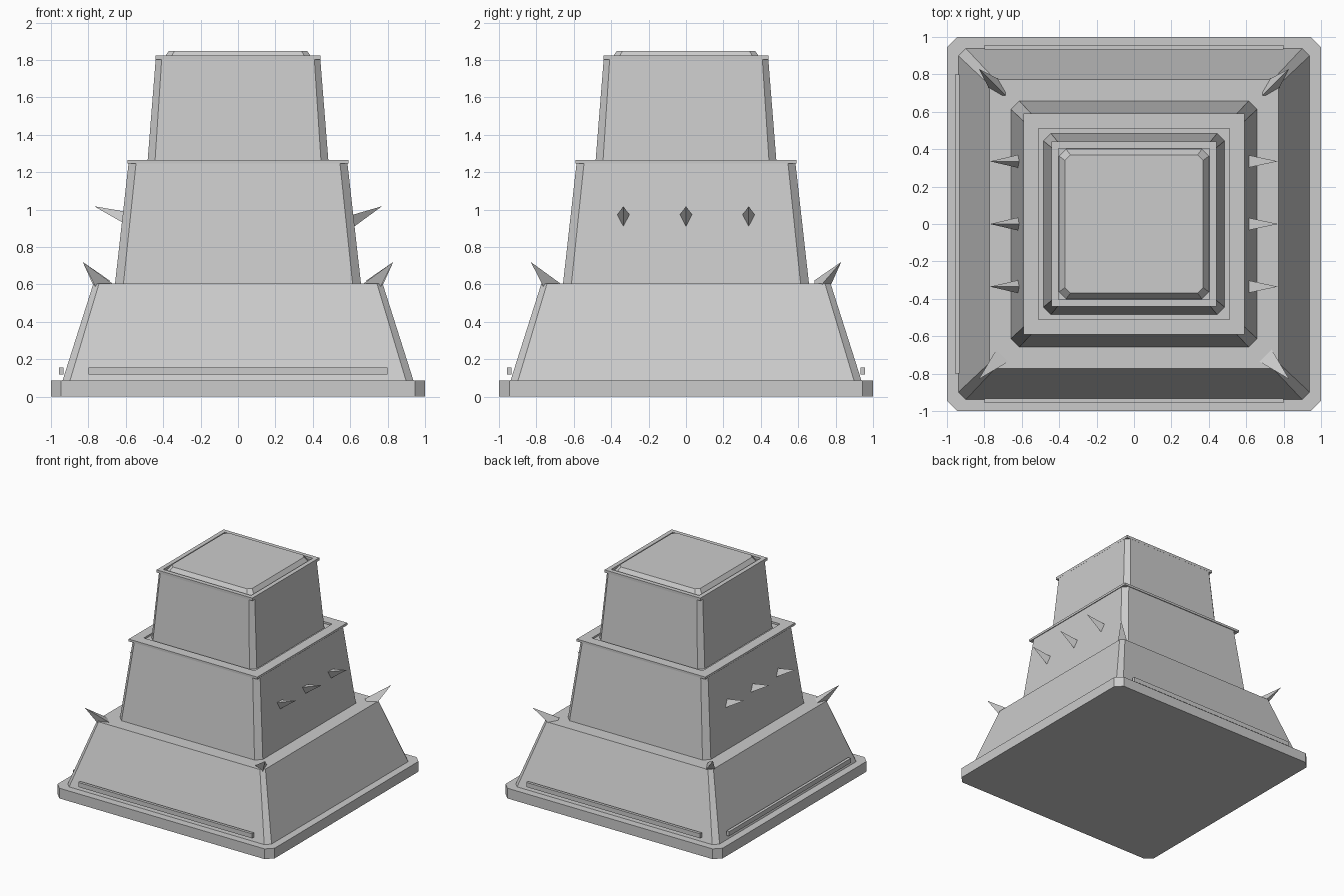
import bpy, bmesh, math
from mathutils import Vector, Matrix

cube = bpy.data.objects.get("Cube")
if cube:
    bpy.data.objects.remove(cube, do_unlink=True)

stone = bpy.data.materials.new("grey_stone")
GREY = (0.6, 0.6, 0.6, 1)
stone.diffuse_color = GREY
stone.use_nodes = True
stone.node_tree.nodes["Principled BSDF"].inputs["Base Color"].default_value = GREY


def finish(name, bm):
    bmesh.ops.recalc_face_normals(bm, faces=bm.faces)
    mesh = bpy.data.meshes.new(name)
    bm.to_mesh(mesh)
    bm.free()
    mesh.materials.append(stone)
    obj = bpy.data.objects.new(name, mesh)
    bpy.context.collection.objects.link(obj)
    return obj


def square(half, cut, z):
    """Square outline with its four corners cut off."""
    pts = []
    for i in range(4):
        turn = Matrix.Rotation(i * math.pi / 2, 3, 'Z')
        pts += [turn @ Vector((half, half - cut, z)), turn @ Vector((half - cut, half, z))]
    return pts


def tier(name, low, high):
    """Tapered block between two (half width, corner cut, height) outlines."""
    bm = bmesh.new()
    a, b = [[bm.verts.new(p) for p in square(*s)] for s in (low, high)]
    bm.faces.new(a[::-1])
    bm.faces.new(b)
    for i in range(8):
        j = (i + 1) % 8
        bm.faces.new((a[i], a[j], b[j], b[i]))
    return finish(name, bm)


def box(name, size, center):
    bm = bmesh.new()
    bmesh.ops.create_cube(bm, size=1, matrix=Matrix.Translation(center) @ Matrix.Diagonal((*size, 1)))
    return finish(name, bm)


def rim(name, outer, inner, z0, z1):
    """Square frame with an open middle."""
    bm = bmesh.new()
    rings = []
    for half, z in ((outer, z0), (outer, z1), (inner, z1), (inner, z0)):
        rings.append([bm.verts.new((x * half, y * half, z))
                      for x, y in ((-1, -1), (1, -1), (1, 1), (-1, 1))])
    for r in range(4):
        a, b = rings[r], rings[(r + 1) % 4]
        for i in range(4):
            j = (i + 1) % 4
            bm.faces.new((a[i], a[j], b[j], b[i]))
    return finish(name, bm)


def spike(name, tip, heading, pitch, length, radius, ridge_up):
    """Three-sided spike ending at tip, with a ridge or a flat face on top."""
    axis = Vector((math.cos(pitch) * math.cos(heading),
                   math.cos(pitch) * math.sin(heading), math.sin(pitch)))
    side = Vector((-math.sin(heading), math.cos(heading), 0))
    up = axis.cross(side) * (1 if ridge_up else -1)
    base = Vector(tip) - axis * length
    bm = bmesh.new()
    ring = []
    for i in range(3):
        a = i * math.tau / 3
        ring.append(bm.verts.new(base + radius * (math.cos(a) * up + math.sin(a) * side)))
    point = bm.verts.new(tip)
    bm.faces.new(ring)
    for i in range(3):
        bm.faces.new((ring[i], ring[(i + 1) % 3], point))
    return finish(name, bm)


# Stacked body
tier("base_plinth", (1.0, 0.055, 0), (1.0, 0.055, 0.085))
tier("lower_tier", (0.94, 0.04, 0.08), (0.773, 0.03, 0.605))
tier("middle_tier", (0.658, 0.045, 0.6), (0.585, 0.04, 1.25))
tier("upper_tier", (0.485, 0.04, 1.24), (0.44, 0.032, 1.805))
rim("middle_rim", 0.592, 0.51, 1.246, 1.265)
rim("upper_rim", 0.441, 0.405, 1.802, 1.824)
tier("top_cap", (0.402, 0.038, 1.802), (0.37, 0.03, 1.848))

# Trim bars on the front, back and right
for name, y in (("front_bar", -0.946), ("back_bar", 0.946)):
    box(name, (1.6, 0.024, 0.038), (0, y, 0.137))
box("right_bar", (0.024, 1.6, 0.038), (-0.946, 0, 0.137))

# Spikes along both sides of the middle tier
for label, s in (("left", 1), ("right", -1)):
    for i in (-1, 0, 1):
        spike(f"{label}_spike_{i + 2}", (s * 0.77, i * 0.335, 1.018),
              0 if s > 0 else math.pi, math.radians(23), 0.2, 0.047, s < 0)

# Spikes on the corners of the lower tier
for x, y, ridge_up in ((-1, 1, True), (1, 1, True), (-1, -1, False), (1, -1, False)):
    spike(f"{'back' if y > 0 else 'front'}_{'left' if x > 0 else 'right'}_corner_spike",
          (x * 0.83, y * 0.83, 0.72), math.atan2(y, x), math.radians(40), 0.22, 0.055, ridge_up)
